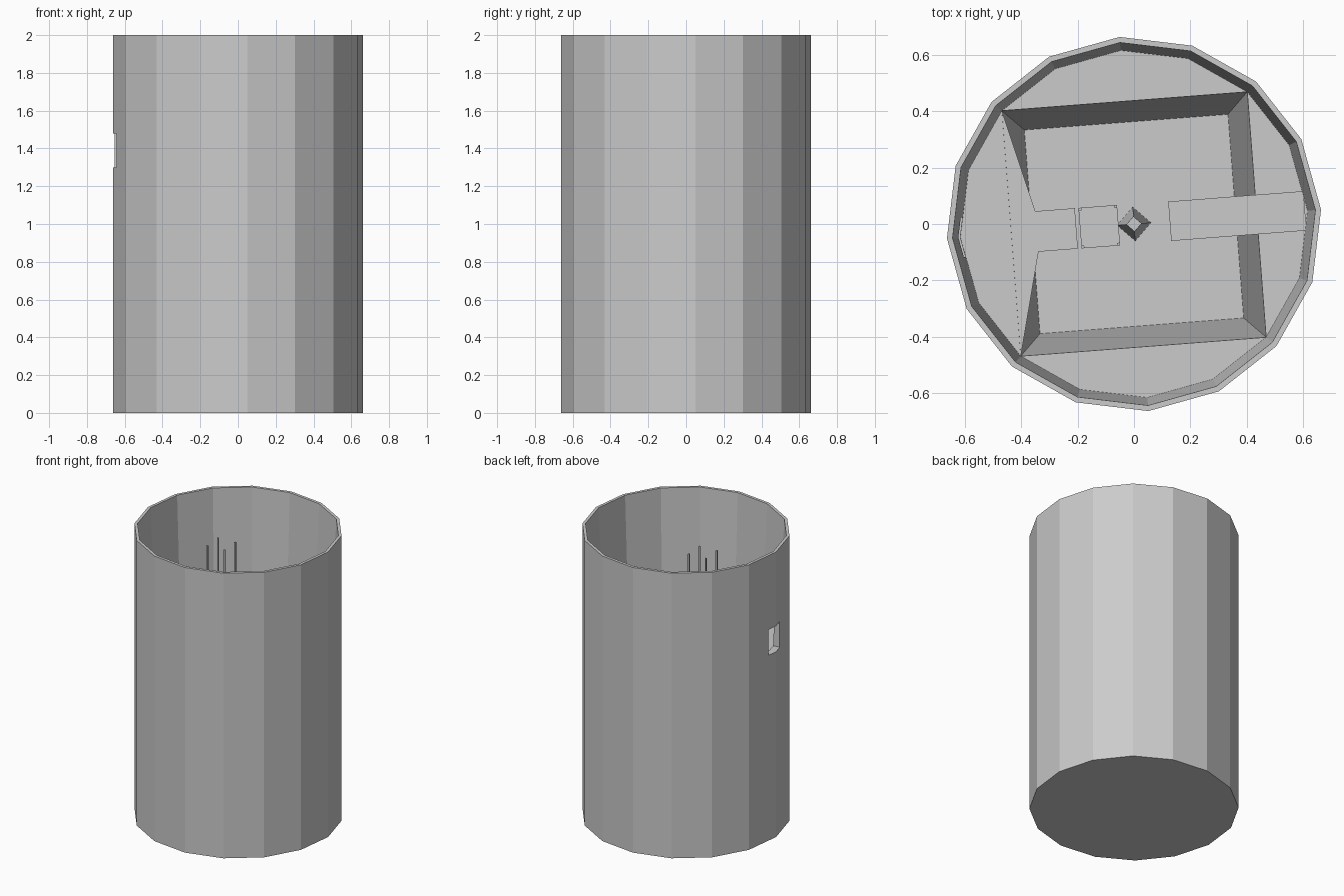
import bpy, bmesh
from math import cos, sin, pi, radians

if "Cube" in bpy.data.objects:
    bpy.data.objects.remove(bpy.data.objects["Cube"])

TURN = radians(4.4)      # whole model is turned slightly about z
FLOOR = 1.29             # ledge and walkway level
PIT = 0.06               # bottom of the pit


def finish(name, bm):
    bmesh.ops.recalc_face_normals(bm, faces=bm.faces[:])
    me = bpy.data.meshes.new(name)
    bm.to_mesh(me)
    bm.free()
    ob = bpy.data.objects.new(name, me)
    ob.rotation_euler.z = TURN
    bpy.context.collection.objects.link(ob)
    return ob


def ring(bm, r, z, n):
    start = pi / 4 if n == 4 else 0
    return [bm.verts.new((r * cos(start + 2 * pi * i / n), r * sin(start + 2 * pi * i / n), z))
            for i in range(n)]


def bridge(bm, a, b):
    n = len(a)
    for i in range(n):
        bm.faces.new((a[i], a[(i + 1) % n], b[(i + 1) % n], b[i]))


def slab(name, points, top, bottom):
    bm = bmesh.new()
    up = [bm.verts.new((x, y, top)) for x, y in points]
    low = [bm.verts.new((x, y, bottom)) for x, y in points]
    bm.faces.new(up)
    bm.faces.new(low[::-1])
    bridge(bm, up, low)
    return finish(name, bm)


def box(name, x0, x1, y0, y1, z0, z1):
    return slab(name, [(x0, y0), (x1, y0), (x1, y1), (x0, y1)], z1, z0)


# Sixteen-sided tower with tapered inner wall, ledge and square pit
bm = bmesh.new()
base = ring(bm, 0.665, 0, 16)
rim_out = ring(bm, 0.665, 2, 16)
rim_in = ring(bm, 0.645, 2, 16)
ledge = ring(bm, 0.617, FLOOR, 16)
pit = ring(bm, 0.512, PIT, 4)
bm.faces.new(base[::-1])
bridge(bm, base, rim_out)
bridge(bm, rim_out, rim_in)
bridge(bm, rim_in, ledge)
corners = [ledge[2 + 4 * i] for i in range(4)]
for i in range(4):
    bm.faces.new([ledge[(2 + 4 * i + k) % 16] for k in range(5)])
bridge(bm, corners, pit)
bm.faces.new(pit)
tower = finish("tower", bm)

# Doorway cut through the wall on the left side
cutter = box("doorway_cutter", -0.8, -0.5, -0.07, 0.07, 1.3, 1.48)
cutter.hide_render = True
cutter.hide_viewport = True
cut = tower.modifiers.new("doorway", "BOOLEAN")
cut.operation = "DIFFERENCE"
cut.solver = "EXACT"
cut.object = cutter

# Flared landing below the doorway and walkway opposite
half = [(-0.436, 0.436), (-0.345, 0.072), (-0.205, 0.072)]
slab("landing", half + [(x, -y) for x, y in reversed(half)], FLOOR, FLOOR - 0.03)
box("walkway", 0.127, 0.608, -0.07, 0.07, FLOOR - 0.02, FLOOR + 0.01)

# Hanging platform with a cable at each corner
box("hanging_platform", -0.192, -0.055, -0.072, 0.072, FLOOR - 0.02, FLOOR + 0.01)
for i, x in enumerate((-0.187, -0.060)):
    for j, y in enumerate((-0.067, 0.067)):
        box(f"cable_{i}{j}", x - 0.005, x + 0.005, y - 0.005, y + 0.005, FLOOR, 1.87)

# Tapered four-sided column rising from the pit
bm = bmesh.new()
bmesh.ops.create_cone(bm, cap_ends=True, segments=4, radius1=0.06, radius2=0.027, depth=1.15)
bmesh.ops.translate(bm, verts=bm.verts[:], vec=(0, 0, PIT + 1.15 / 2))
finish("column", bm)
